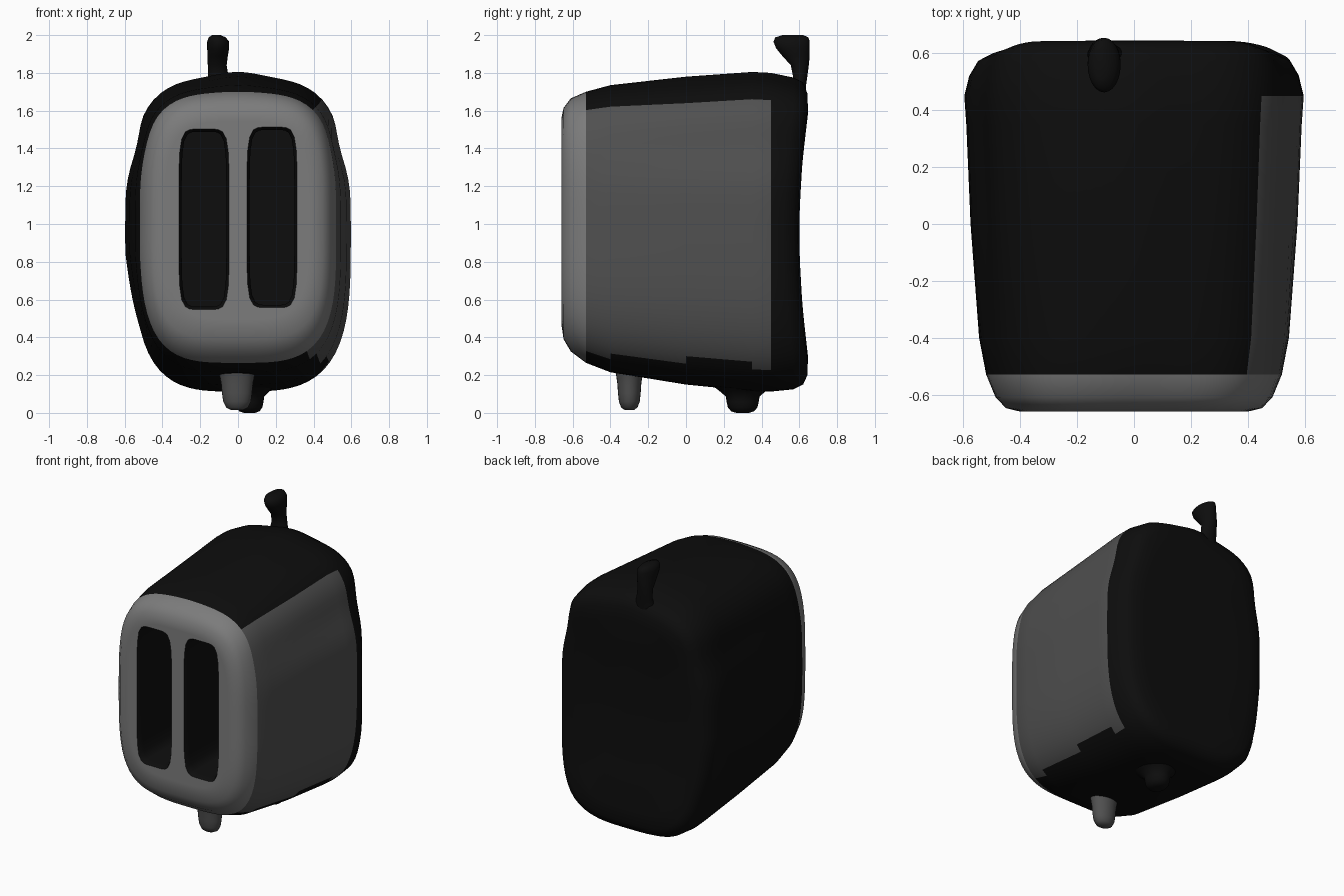
import bpy, bmesh, math

if "Cube" in bpy.data.objects:
    bpy.data.objects.remove(bpy.data.objects["Cube"])


def material(name, v):
    m = bpy.data.materials.new(name)
    m.diffuse_color = (v, v, v, 1)
    m.use_nodes = True
    m.node_tree.nodes["Principled BSDF"].inputs["Base Color"].default_value = m.diffuse_color
    return m


DARK = material("black", 0.004)
SIDE = material("dark_grey", 0.08)
FRONT = material("mid_grey", 0.2)


def ring(cx, cy, hx, hy, n, count):
    """Superellipse outline as 2D points."""
    pts = []
    for i in range(count):
        a = 2 * math.pi * i / count
        c, s = math.cos(a), math.sin(a)
        r = (abs(c) ** n + abs(s) ** n) ** (-1 / n)
        pts.append((cx + hx * r * c, cy + hy * r * s))
    return pts


def loft(name, rings, mats):
    """Skin a list of 3D rings and cap both ends."""
    bm = bmesh.new()
    loops = [[bm.verts.new(p) for p in r] for r in rings]
    k = len(loops[0])
    for a, b in zip(loops, loops[1:]):
        for i in range(k):
            j = (i + 1) % k
            bm.faces.new((a[i], a[j], b[j], b[i]))
    bm.faces.new(loops[0])
    bm.faces.new(loops[-1])
    bmesh.ops.recalc_face_normals(bm, faces=bm.faces)
    me = bpy.data.meshes.new(name)
    bm.to_mesh(me)
    bm.free()
    for m in mats:
        me.materials.append(m)
    ob = bpy.data.objects.new(name, me)
    bpy.context.collection.objects.link(ob)
    return ob


def activate(ob):
    bpy.ops.object.select_all(action='DESELECT')
    ob.select_set(True)
    bpy.context.view_layer.objects.active = ob


def smooth(ob, deg=50):
    activate(ob)
    bpy.ops.object.shade_smooth_by_angle(angle=math.radians(deg))


# Body: soft box widening towards the back; y, half width, bottom, top, squareness
SECTIONS = [
    (-.66, .38, .49, 1.54, 3.8), (-.66, .40, .47, 1.56, 3.8),
    (-.648, .45, .39, 1.615, 3.8),
    (-.61, .487, .325, 1.665, 3.8), (-.53, .52, .265, 1.70, 3.6),
    (-.40, .545, .215, 1.735, 3.5), (0, .575, .15, 1.78, 3.4),
    (.35, .59, .115, 1.805, 3.4), (.45, .597, .113, 1.80, 3.4),
    (.52, .58, .125, 1.775, 3.5), (.57, .55, .15, 1.75, 3.6),
    (.593, .505, .20, 1.69, 3.7), (.60, .43, .30, 1.60, 3.6),
    (.60, .25, .55, 1.35, 3.0), (.60, .1, .8, 1.1, 2.0)]
rings = []
for y, hx, z0, z1, n in SECTIONS:
    r = []
    w = min(1, max(0, (y + .66) / .5))
    for x, z in ring(0, (z0 + z1) / 2, hx, (z1 - z0) / 2, n, 96):
        # back face bulges at its top and bottom
        bulge = 0.05 * min(1, abs(z - .95) / .68) ** 2 if y > .5 else 0
        # the top is slightly peaked
        if z > 1.4:
            z -= .03 * w * (1 - math.exp(-(x / .15) ** 2)) * min(1, (z - 1.4) / .25)
        # shoulders are pinched in, and the lower left side tapers
        x *= 1 - .065 * w * math.exp(-((z - 1.43) / .16) ** 2)
        if x < 0:
            x *= 1 - .08 * w * max(0, min(1, (.85 - z) / .4))
        r.append((x, y + bulge, z))
    rings.append(r)
body = loft("toaster_body", rings, [DARK, SIDE, FRONT])
for p in body.data.polygons:
    c = p.center
    if c.y < -.56:
        p.material_index = 2
    elif c.x > .3 and c.y < .48 and abs(c.z - .96) < .68 + .08 * c.y:
        p.material_index = 1

# Two deep bread slots cut into the front, with a rounded lip
for side, z in ((-1, 1.025), (1, 1.035)):
    rs = []
    for y, g in ((-.75, .004), (-.662, .004), (-.65, -.004), (-.62, -.012), (.42, -.012)):
        rs.append([(x, y, zz) for x, zz in
                   ring(side * .18, z, .13 + g, .475 + g, 6, 48)])
    cutter = loft("slot_cutter", rs, [DARK])
    cutter.hide_render = True
    mod = body.modifiers.new("slot", 'BOOLEAN')
    mod.operation = 'DIFFERENCE'
    mod.solver = 'EXACT'
    mod.object = cutter
    mod.material_mode = 'TRANSFER'
    activate(body)
    bpy.ops.object.modifier_apply(modifier=mod.name)
    bpy.data.objects.remove(cutter)
smooth(body)

# Lever: thin stem with a tip leaning forward; z, y min, y max, x, half width
LEVER = [
    (1.66, .52, .63, -.10, .09), (1.73, .55, .635, -.10, .065),
    (1.78, .567, .642, -.105, .055), (1.84, .555, .65, -.11, .05),
    (1.89, .51, .655, -.108, .054), (1.93, .477, .655, -.105, .058),
    (1.965, .463, .655, -.105, .058), (1.988, .473, .648, -.11, .045),
    (2.0, .51, .62, -.115, .022)]
lever = loft("lever", [[(x, y, z) for x, y in
                        ring(cx, (y0 + y1) / 2, hw, (y1 - y0) / 2, 2, 24)]
                       for z, y0, y1, cx, hw in LEVER], [DARK])
smooth(lever, 70)


# Feet: rounded stubs flaring into the underside
def foot(name, x, y, bottom, top, rx, ry, flare, mat):
    prof = [(0, .4), (.06, .72), (.2, .92), (.4, 1), (.6, 1.05),
            (.8, 1 + flare * .5), (1, 1 + flare)]
    rs = [[(px, py, bottom + t * (top - bottom))
           for px, py in ring(x, y, rx * s, ry * s, 2, 24)] for t, s in prof]
    smooth(loft(name, rs, [mat]), 70)


foot("front_foot", -.005, -.30, .015, .24, .08, .06, .3, SIDE)
foot("back_foot", .06, .30, 0, .145, .075, .085, .9, DARK)
